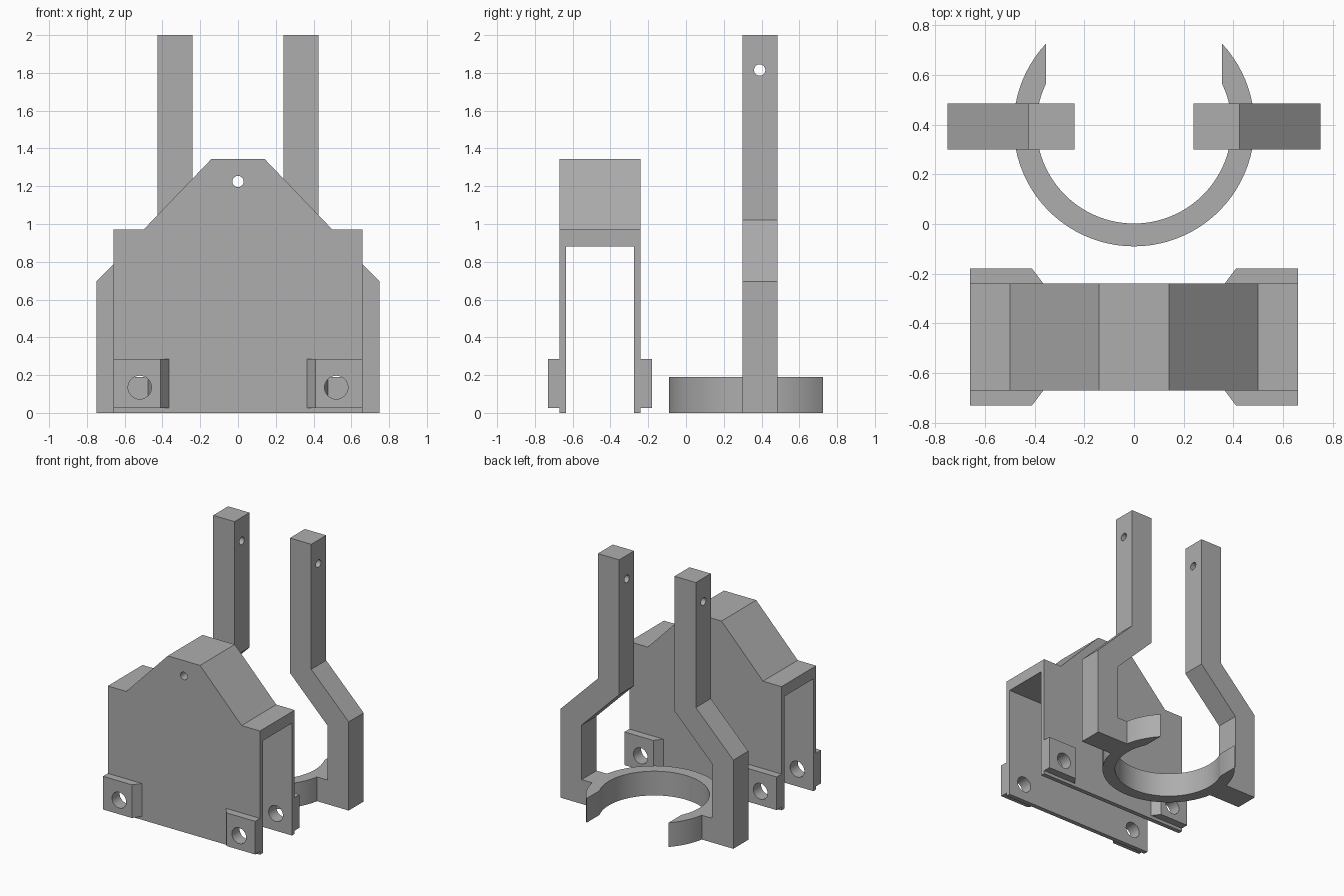
import bpy, bmesh, math
from mathutils import Vector

cube = bpy.data.objects.get("Cube")
if cube:
    bpy.data.objects.remove(cube, do_unlink=True)

grey = bpy.data.materials.new("plain grey")
grey.use_nodes = True
COLOUR = (0.42, 0.42, 0.42, 1)
grey.diffuse_color = COLOUR
grey.node_tree.nodes["Principled BSDF"].inputs["Base Color"].default_value = COLOUR


def prism(name, outline, axis, low, high):
    """Extrude a 2D outline along y (points are x, z) or z (points are x, y)."""
    place = {"y": lambda a, b: (a, low, b), "z": lambda a, b: (a, b, low)}[axis]
    step = Vector((0, high - low, 0) if axis == "y" else (0, 0, high - low))
    bm = bmesh.new()
    face = bm.faces.new([bm.verts.new(place(a, b)) for a, b in outline])
    moved = bmesh.ops.extrude_face_region(bm, geom=[face])["geom"]
    bmesh.ops.translate(bm, vec=step, verts=[g for g in moved if isinstance(g, bmesh.types.BMVert)])
    bmesh.ops.recalc_face_normals(bm, faces=bm.faces)
    mesh = bpy.data.meshes.new(name)
    bm.to_mesh(mesh)
    bm.free()
    mesh.materials.append(grey)
    obj = bpy.data.objects.new(name, mesh)
    bpy.context.collection.objects.link(obj)
    return obj


def activate(obj):
    bpy.ops.object.select_all(action="DESELECT")
    obj.select_set(True)
    bpy.context.view_layer.objects.active = obj


def cut(target, cutter):
    """Subtract the cutter from the target, then discard it."""
    cutter.hide_render = True
    mod = target.modifiers.new("cut", "BOOLEAN")
    mod.operation = "DIFFERENCE"
    mod.solver = "EXACT"
    mod.object = cutter
    activate(target)
    bpy.ops.object.modifier_apply(modifier=mod.name)
    bpy.data.objects.remove(cutter, do_unlink=True)


def drill(target, centre, radius, axis, depth):
    turn = (math.pi / 2, 0, 0) if axis == "y" else (0, math.pi / 2, 0)
    bpy.ops.mesh.primitive_cylinder_add(vertices=32, radius=radius, depth=depth,
                                        location=centre, rotation=turn)
    bit = bpy.context.object
    bit.name = "drill"
    bit.data.materials.append(grey)
    cut(target, bit)


def smooth(obj):
    activate(obj)
    bpy.ops.object.shade_smooth_by_angle(angle=math.radians(30))


# Housing: stepped, sloped block with a channel open at both ends
FRONT, BACK, WALL = -0.67, -0.24, 0.035
half = [(0.66, 0), (0.66, 0.97), (0.5, 0.97), (0.14, 1.345)]
housing = prism("housing", half + [(-x, z) for x, z in reversed(half)], "y", FRONT, BACK)
channel = [(-0.8, -0.1), (0.8, -0.1), (0.8, 0.88), (-0.8, 0.88)]
cut(housing, prism("channel", channel, "y", FRONT + WALL, BACK - WALL))
drill(housing, (0, -0.45, 1.225), 0.03, "y", 1)
for side in (-1, 1):
    drill(housing, (side * 0.52, -0.45, 0.135), 0.062, "y", 1)
smooth(housing)

# Mounting lugs on the lower corners of both walls
for side, hand in ((1, "left"), (-1, "right")):
    for wall, out, end in ((FRONT, -1, "front"), (BACK, 1, "back")):
        outer = wall + out * 0.06
        outline = [(0.66, wall), (0.66, outer), (0.41, outer), (0.365, wall)]
        lug = prism(f"{hand}_{end}_lug", [(side * x, y) for x, y in outline], "z", 0.025, 0.285)
        drill(lug, (side * 0.52, wall, 0.135), 0.062, "y", 0.4)
        smooth(lug)

# Open clamp ring, its tips trimmed parallel to the y axis
CENTRE, OUTER, INNER, TIP = 0.395, 0.485, 0.393, 0.355


def arc(radius, steps=64):
    start = math.acos(TIP / radius)
    sweep = math.pi + 2 * start
    angles = [start - sweep * i / steps for i in range(steps + 1)]
    return [(radius * math.cos(a), CENTRE + radius * math.sin(a)) for a in angles]


ring = prism("clamp_ring", arc(OUTER) + arc(INNER)[::-1], "z", 0, 0.19)
smooth(ring)

# Cranked arms, each with a foot running into the ring
arm_outline = [(0.43, 0), (0.75, 0), (0.75, 0.695), (0.425, 1.02), (0.425, 2), (0.24, 2),
               (0.24, 0.943), (0.565, 0.618), (0.565, 0.19), (0.43, 0.19)]
for side, hand in ((1, "left"), (-1, "right")):
    arm = prism(f"{hand}_arm", [(side * x, z) for x, z in arm_outline], "y", 0.3, 0.485)
    drill(arm, (side * 0.33, 0.39, 1.815), 0.03, "x", 0.5)
    smooth(arm)
